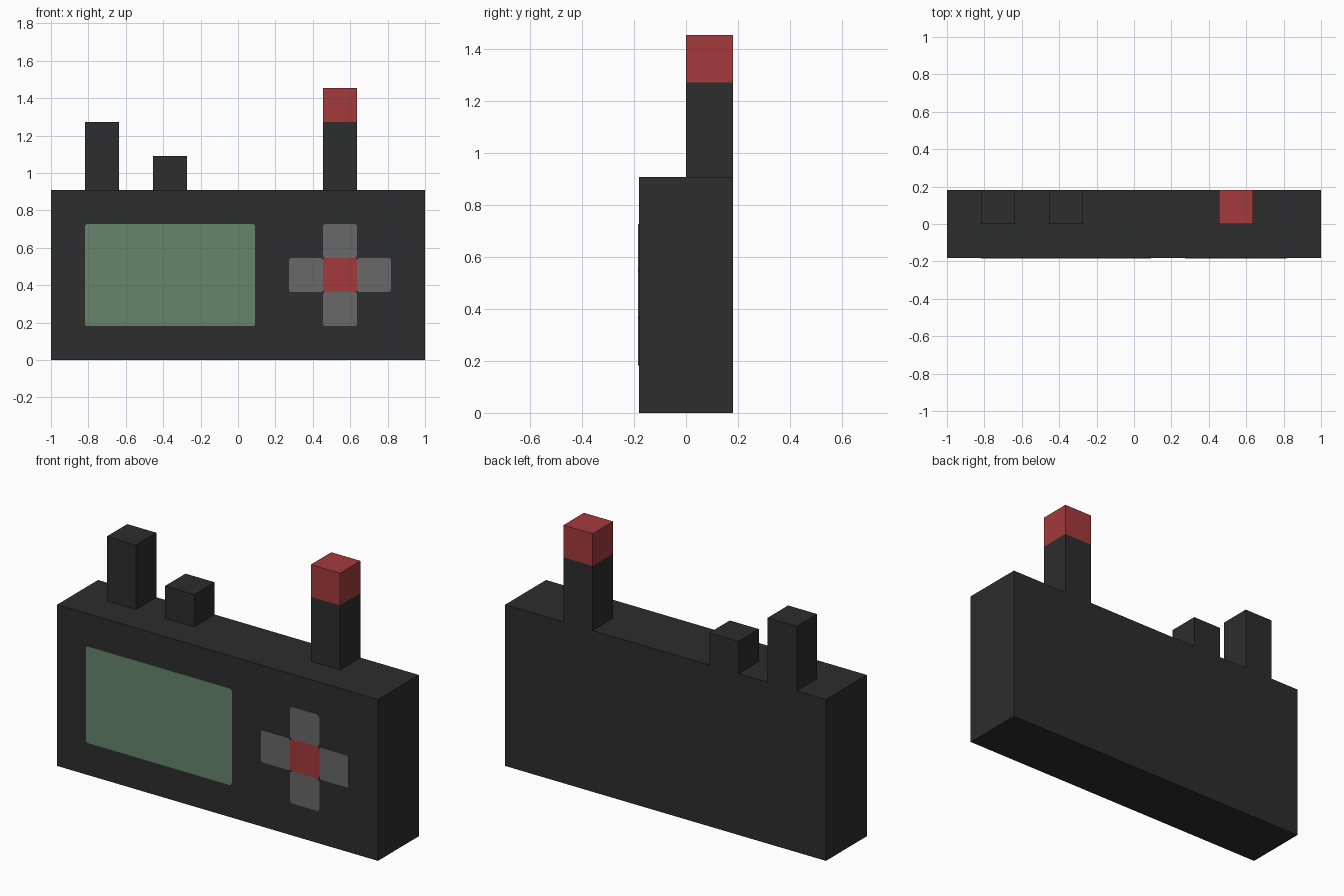
import bpy
import bmesh

cube = bpy.data.objects.get("Cube")
if cube:
    bpy.data.objects.remove(cube, do_unlink=True)

U = 1 / 11           # design unit: the body is 22 x 4 x 10 units
FRONT = -2 * U


def material(name, rgb):
    m = bpy.data.materials.new(name)
    m.use_nodes = True
    m.diffuse_color = (*rgb, 1)
    bsdf = next(n for n in m.node_tree.nodes if n.type == 'BSDF_PRINCIPLED')
    bsdf.inputs["Base Color"].default_value = (*rgb, 1)
    bsdf.inputs["Roughness"].default_value = 0.7
    return m


BLACK = material("charcoal black", (0.026, 0.026, 0.026))
RED = material("signal red", (0.366, 0.042, 0.043))
GREEN = material("screen green", (0.130, 0.235, 0.150))
GREY = material("button grey", (0.138, 0.138, 0.138))


def finish(bm, name, mat):
    bmesh.ops.recalc_face_normals(bm, faces=bm.faces)
    mesh = bpy.data.meshes.new(name)
    bm.to_mesh(mesh)
    bm.free()
    mesh.materials.append(mat)
    obj = bpy.data.objects.new(name, mesh)
    bpy.context.collection.objects.link(obj)
    return obj


def box(name, mat, x, y, z):
    """Box from (low, high) ranges in design units."""
    bm = bmesh.new()
    bmesh.ops.create_cube(bm, size=1)
    for v in bm.verts:
        v.co = [U * (r[0] if c < 0 else r[1]) for c, r in zip(v.co, (x, y, z))]
    return finish(bm, name, mat)


def plate(name, mat, x, z, radius=0.013, depth=0.003):
    """Thin plate with rounded corners on the front face."""
    bm = bmesh.new()
    corners = ((x[0], z[0]), (x[1], z[0]), (x[1], z[1]), (x[0], z[1]))
    bm.faces.new([bm.verts.new((a * U, FRONT - depth, b * U)) for a, b in corners])
    bmesh.ops.bevel(bm, geom=bm.verts[:], offset=radius, segments=3,
                    profile=0.5, affect='VERTICES')
    ext = bmesh.ops.extrude_face_region(bm, geom=bm.faces[:], use_keep_orig=True)
    for v in ext["geom"]:
        if isinstance(v, bmesh.types.BMVert):
            v.co.y += depth + 0.001
    return finish(bm, name, mat)


# Case
box("body", BLACK, (-11, 11), (-2, 2), (0, 10))

# Knobs and antenna, flush with the back
box("tall_knob", BLACK, (-9, -7), (0, 2), (10, 14))
box("short_knob", BLACK, (-5, -3), (0, 2), (10, 12))
box("antenna", BLACK, (5, 7), (0, 2), (10, 14))
box("antenna_tip", RED, (5, 7), (0, 2), (14, 16))

# Screen
plate("screen", GREEN, (-9, 1), (2, 8))

# Control pad: four arms around a red centre button
for name, dx, dz in (("left", 2, 0), ("right", -2, 0), ("upper", 0, 2), ("lower", 0, -2)):
    plate(f"pad_{name}_arm", GREY, (5 + dx, 7 + dx), (4 + dz, 6 + dz))
plate("pad_centre_button", RED, (5, 7), (4, 6))
